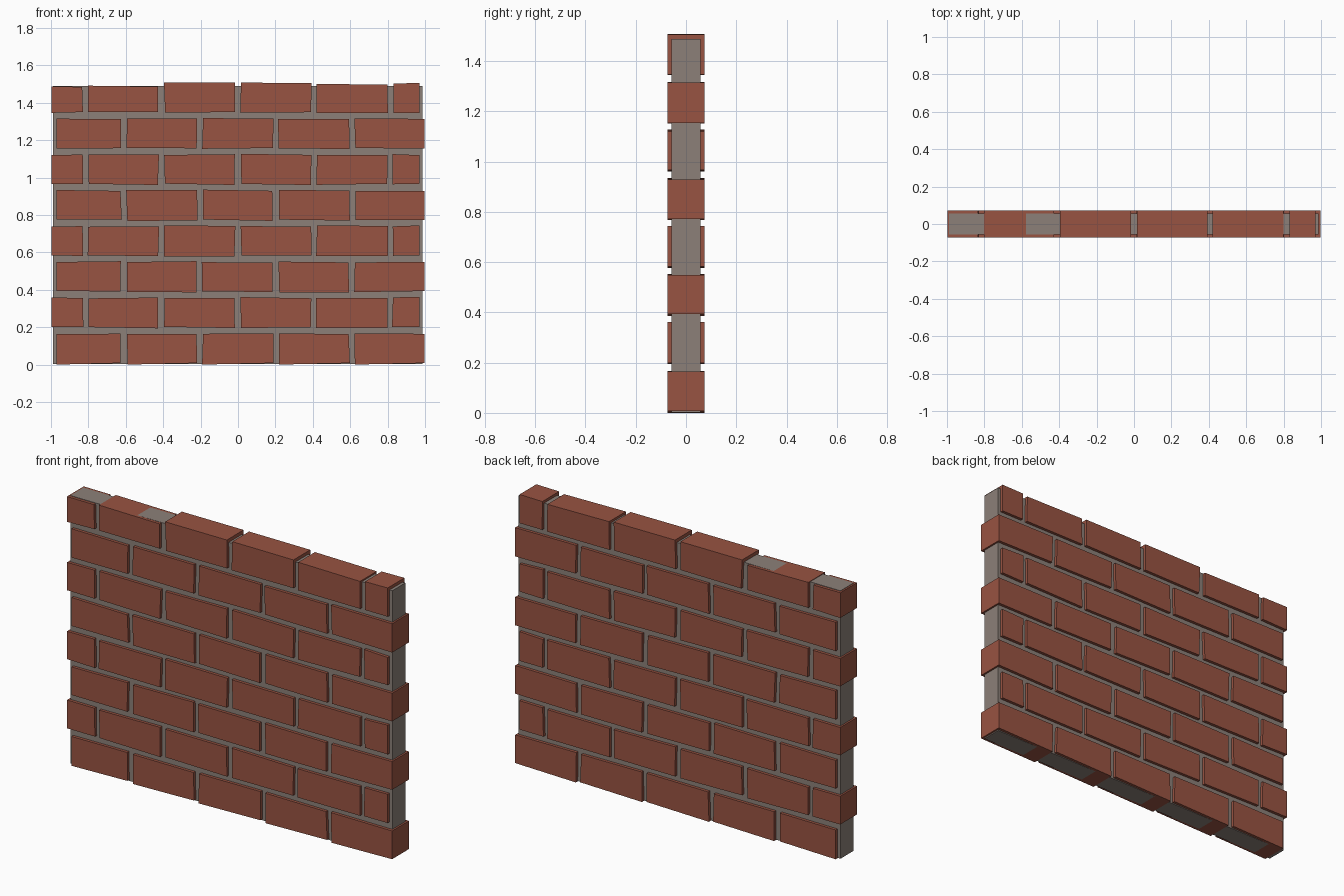
import bpy
import bmesh
import random

random.seed(4)

cube = bpy.data.objects.get("Cube")
if cube:
    bpy.data.objects.remove(cube, do_unlink=True)


def make_material(name, rgb):
    mat = bpy.data.materials.new(name)
    mat.use_nodes = True
    colour = (*rgb, 1.0)
    mat.diffuse_color = colour
    bsdf = next(n for n in mat.node_tree.nodes if n.type == 'BSDF_PRINCIPLED')
    bsdf.inputs["Base Color"].default_value = colour
    return mat


def add_prism(bm, corners, half_depth):
    """Four (x, z) corners extruded through the wall along y."""
    front = [bm.verts.new((x, -half_depth, z)) for x, z in corners]
    back = [bm.verts.new((x, half_depth, z)) for x, z in corners]
    bm.faces.new(front)
    bm.faces.new(back[::-1])
    for i in range(4):
        j = (i + 1) % 4
        bm.faces.new((front[j], front[i], back[i], back[j]))


def finish(bm, name, mat):
    bmesh.ops.recalc_face_normals(bm, faces=bm.faces)
    mesh = bpy.data.meshes.new(name)
    bm.to_mesh(mesh)
    bm.free()
    mesh.materials.append(mat)
    obj = bpy.data.objects.new(name, mesh)
    bpy.context.collection.objects.link(obj)
    return obj


def wobble():
    return random.uniform(-0.004, 0.004)


brick_red = make_material("brick red", (0.315, 0.087, 0.054))
mortar_grey = make_material("mortar grey", (0.262, 0.217, 0.19))

# Mortar core
bm = bmesh.new()
add_prism(bm, [(-0.988, 0.002), (0.987, 0.002), (0.987, 1.488), (-0.988, 1.488)], 0.057)
finish(bm, "mortar_core", mortar_grey)

# Brick spans along x for the two alternating courses
long_course = [(-0.97, -0.625), (-0.595, -0.22), (-0.19, 0.187),
               (0.217, 0.595), (0.625, 0.997)]
offset_course = [(-0.998, -0.83), (-0.8, -0.425), (-0.393, -0.017),
                 (0.015, 0.39), (0.42, 0.798), (0.827, 0.97)]
# Left and right top heights of the uneven last course
crest = [(1.486, 1.485), (1.491, 1.486), (1.507, 1.507),
         (1.507, 1.506), (1.501, 1.496), (1.503, 1.505)]

ROWS, PITCH, HEIGHT = 8, 0.1915, 0.16

# Brick courses
for row in range(ROWS):
    bm = bmesh.new()
    z0 = 0.006 + row * PITCH
    z1 = z0 + HEIGHT
    spans = offset_course if row % 2 else long_course
    for i, (x0, x1) in enumerate(spans):
        # Outer ends stay straight, inner ends are slightly uneven
        left = [x0 + (wobble() if i else 0) for _ in range(2)]
        right = [x1 + (wobble() if i < len(spans) - 1 else 0) for _ in range(2)]
        low = (z0 + wobble(), z0 + wobble())
        high = (z1 + wobble(), z1 + wobble())
        if row == 0:
            low = (0.0, 0.008)
        if row == ROWS - 1:
            high = crest[i]
        add_prism(bm, [(left[0], low[0]), (right[0], low[1]),
                       (right[1], high[1]), (left[1], high[0])], 0.0735)
    finish(bm, f"brick_course_{row + 1}", brick_red)
